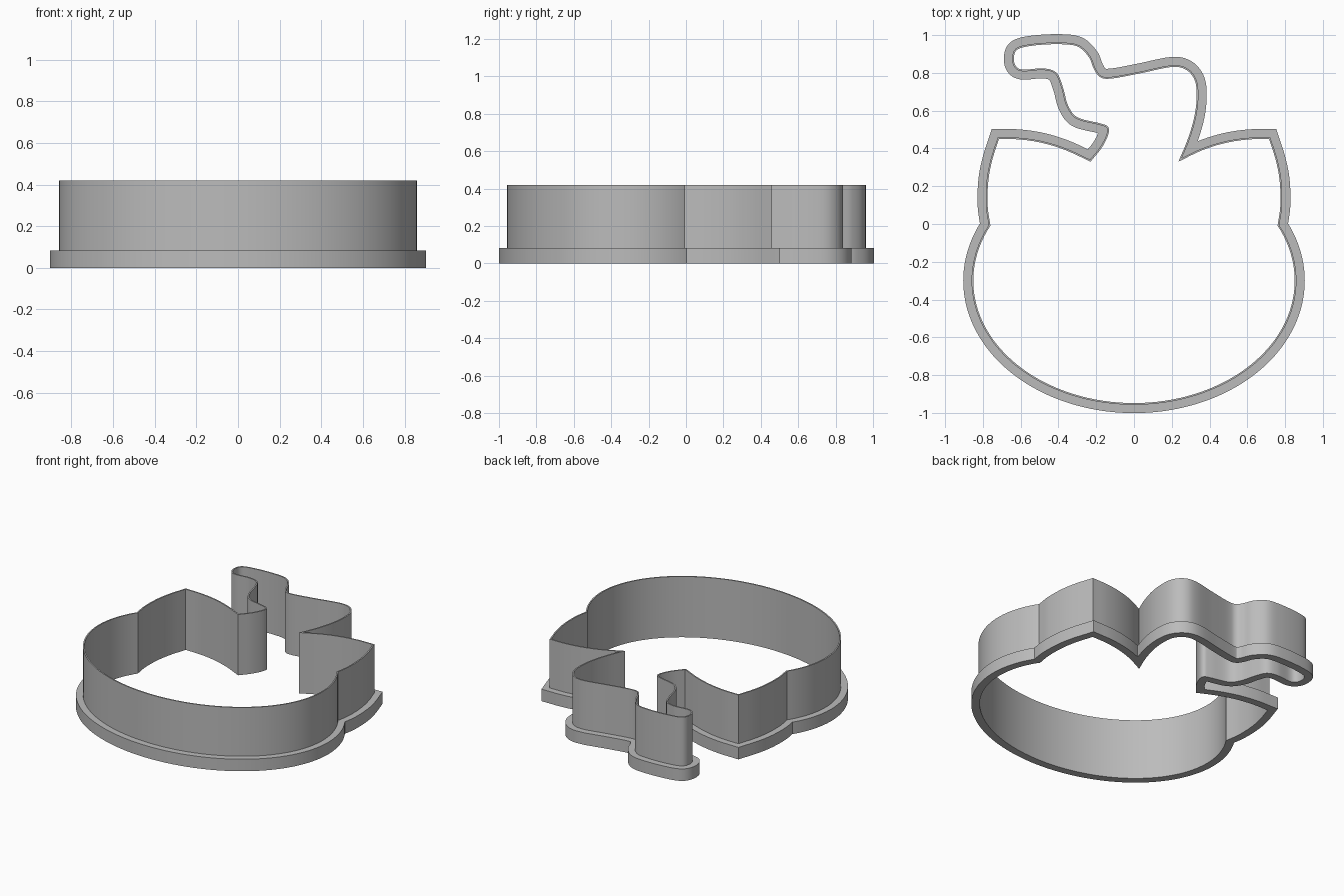
import bpy, bmesh, math
from mathutils import Vector
from mathutils.geometry import intersect_point_line

if "Cube" in bpy.data.objects:
    bpy.data.objects.remove(bpy.data.objects["Cube"])

HEIGHT, RIM_HEIGHT = 0.42, 0.083
WALL, RIM = 0.009, 0.053          # outward distances from the inner outline
STEPS = 8


def smooth_run(points):
    """Curve through the points; the last point is left to the next run."""
    p = [Vector(q) for q in points]
    p = [2 * p[0] - p[1]] + p + [2 * p[-1] - p[-2]]
    run = []
    for a, b, c, d in zip(p, p[1:], p[2:], p[3:]):
        for i in range(STEPS):
            t = i / STEPS
            run.append(0.5 * (2 * b + (c - a) * t + (2 * a - 5 * b + 4 * c - d) * t ** 2
                              + (3 * b - a - 3 * c + d) * t ** 3))
    return run


def mirrored(points):
    return [(-x, y) for x, y in reversed(points)]


def distance(point, loop):
    best = 9.0
    for a, b in zip(loop, loop[1:] + loop[:1]):
        near, t = intersect_point_line(point, a, b)
        near = a.lerp(b, min(max(t, 0), 1))
        best = min(best, (point - near.to_2d()).length)
    return best


def offset(loop, d):
    """Mitred outward offset; points that overrun a tight notch are merged."""
    moved = []
    for i, p in enumerate(loop):
        u = (p - loop[i - 1]).normalized()
        v = (loop[(i + 1) % len(loop)] - p).normalized()
        n, m = Vector((u.y, -u.x)), Vector((v.y, -v.x))
        moved.append(p + (n + m) * d / (1 + n.dot(m)))
    n = len(moved)
    good = [distance(q, loop) > 0.985 * d for q in moved]
    result = []
    for i in range(n):
        k = next(j for s in range(n) for j in ((i - s) % n, (i + s) % n) if good[j])
        result.append(moved[k])
    return result


# Inner outline, counter-clockwise
side = [(0.76, -0.01), (0.775, 0.1), (0.771, 0.23), (0.75, 0.34), (0.715, 0.45)]
shoulder = [(0.715, 0.45), (0.6, 0.447), (0.48, 0.428), (0.36, 0.39), (0.235, 0.33)]
stem = [(0.235, 0.33), (0.285, 0.45), (0.32, 0.57), (0.332, 0.68), (0.32, 0.765),
        (0.27, 0.82), (0.19, 0.83), (0.03, 0.797), (-0.12, 0.77), (-0.18, 0.778),
        (-0.212, 0.82), (-0.24, 0.885), (-0.3, 0.94), (-0.4, 0.952), (-0.53, 0.945),
        (-0.615, 0.925), (-0.636, 0.88), (-0.625, 0.835), (-0.585, 0.817),
        (-0.48, 0.824), (-0.41, 0.8), (-0.375, 0.72), (-0.35, 0.63), (-0.3, 0.565),
        (-0.18, 0.533), (-0.138, 0.515), (-0.136, 0.475), (-0.17, 0.405), (-0.23, 0.33)]
shoulder_right = [(-0.23, 0.33)] + mirrored(shoulder)[1:]

inner = []
for run in (side, shoulder, stem, shoulder_right, mirrored(side)):
    inner += smooth_run(run)
start = math.asin(0.29 / 0.645)   # round body joins the sides at the pinch
for i in range(96):
    a = math.pi - start + (math.pi + 2 * start) * i / 96
    inner.append(Vector((0.851 * math.cos(a), -0.3 + 0.648 * math.sin(a))))

# Cross-section swept round the outline: thin wall on a wide rim
wall, rim = offset(inner, WALL), offset(inner, RIM)
section = [(inner, 0), (rim, 0), (rim, RIM_HEIGHT), (wall, RIM_HEIGHT),
           (wall, HEIGHT), (inner, HEIGHT)]
bm = bmesh.new()
rings = [[bm.verts.new((p.x, p.y, z)) for p in loop] for loop, z in section]
for low, high in zip(rings, rings[1:] + rings[:1]):
    for i in range(len(low)):
        bm.faces.new((low[i - 1], low[i], high[i], high[i - 1]))
bmesh.ops.remove_doubles(bm, verts=bm.verts, dist=1e-4)
bmesh.ops.recalc_face_normals(bm, faces=bm.faces)
mesh = bpy.data.meshes.new("cutter_body")
bm.to_mesh(mesh)
bm.free()

body = bpy.data.objects.new("cutter_body", mesh)
bpy.context.collection.objects.link(body)

grey = bpy.data.materials.new("plain_grey")
grey.use_nodes = True
colour = (0.5, 0.5, 0.5, 1)
grey.diffuse_color = colour
grey.node_tree.nodes["Principled BSDF"].inputs["Base Color"].default_value = colour
mesh.materials.append(grey)

bpy.ops.object.select_all(action="DESELECT")
body.select_set(True)
bpy.context.view_layer.objects.active = body
bpy.ops.object.shade_smooth_by_angle(angle=math.radians(30))
